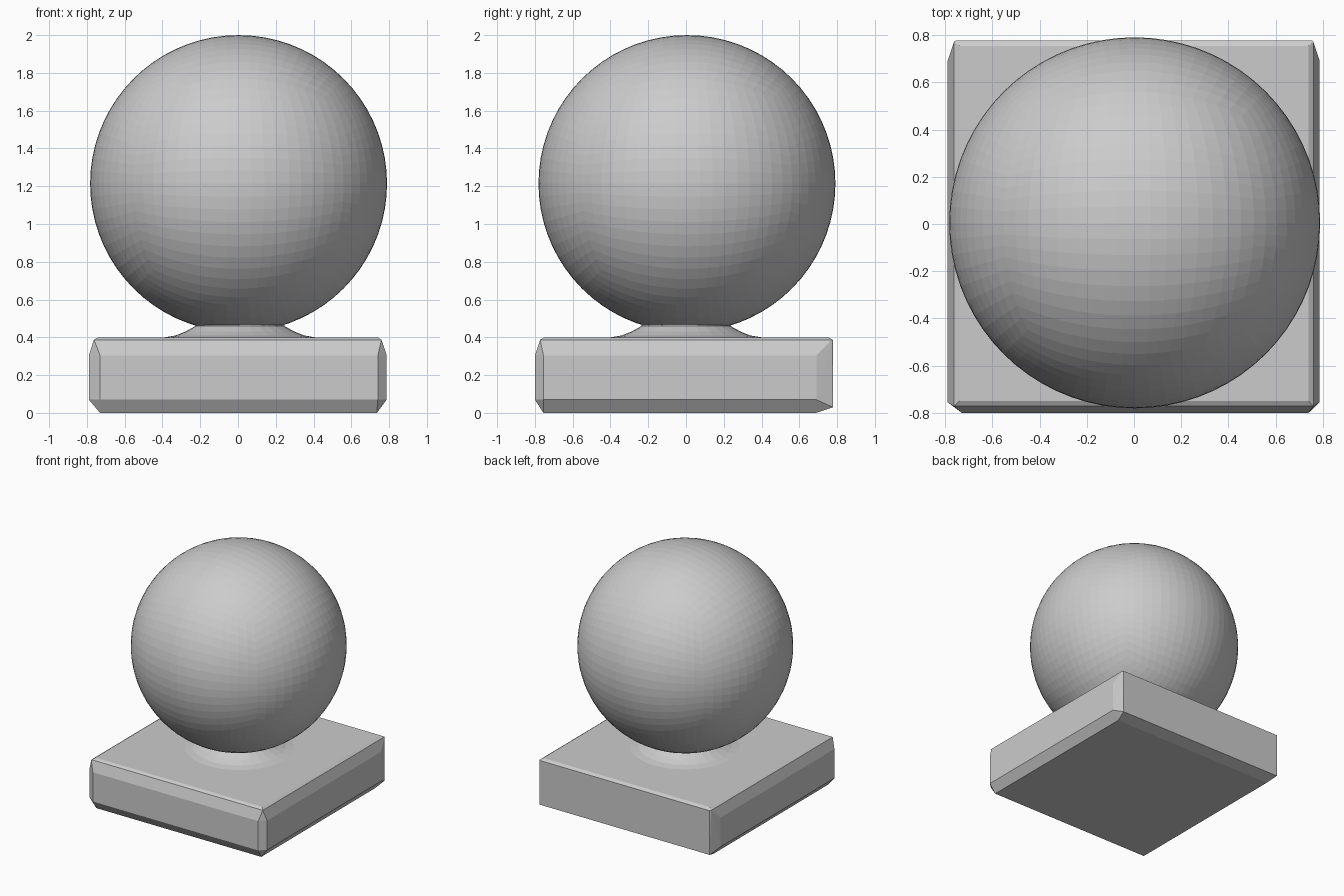
import bpy, bmesh, math
from mathutils import Vector

cube = bpy.data.objects.get("Cube")
if cube:
    bpy.data.objects.remove(cube, do_unlink=True)

grey = bpy.data.materials.new("stone_grey")
grey.use_nodes = True
colour = (0.6, 0.6, 0.6, 1)
grey.diffuse_color = colour
bsdf = next(n for n in grey.node_tree.nodes if n.type == 'BSDF_PRINCIPLED')
bsdf.inputs["Base Color"].default_value = colour


def finish(name, bm):
    """Turn a bmesh into a grey, flat shaded object."""
    bmesh.ops.recalc_face_normals(bm, faces=bm.faces)
    mesh = bpy.data.meshes.new(name)
    bm.to_mesh(mesh)
    bm.free()
    mesh.materials.append(grey)
    obj = bpy.data.objects.new(name, mesh)
    bpy.context.collection.objects.link(obj)
    return obj


# Plinth: hull around the flat panel of each side, which leaves uneven chamfers
panels = [  # x range, y range, z range
    ((-0.73, 0.735), (-0.755, 0.69), (0, 0)),
    ((-0.74, 0.74), (-0.75, 0.755), (0.4, 0.4)),
    ((-0.763, 0.76), (-0.772, 0.772), (0.387, 0.387)),
    ((-0.73, 0.74), (-0.8, -0.8), (0.07, 0.305)),
    ((-0.755, 0.755), (0.778, 0.778), (0.03, 0.385)),
    ((-0.79, -0.79), (-0.755, 0.69), (0.07, 0.305)),
    ((0.787, 0.787), (-0.755, 0.69), (0.07, 0.305)),
]
bm = bmesh.new()
corners = {(x, y, z) for xs, ys, zs in panels for x in xs for y in ys for z in zs}
for corner in sorted(corners):
    bm.verts.new(corner)
hull = bmesh.ops.convex_hull(bm, input=bm.verts)
loose = [v for v in bm.verts if not v.link_faces]
bmesh.ops.delete(bm, geom=loose, context='VERTS')
bmesh.ops.dissolve_limit(bm, angle_limit=math.radians(1), verts=bm.verts, edges=bm.edges)
finish("plinth", bm)

# Ball: evenly divided cube pushed out to a sphere
RADIUS, CENTRE = 0.786, Vector((0.003, 0.005, 1.214))
bm = bmesh.new()
bmesh.ops.create_cube(bm, size=2)
bmesh.ops.subdivide_edges(bm, edges=bm.edges, cuts=17, use_grid_fill=True)
for v in bm.verts:
    even = Vector([math.tan(c * math.pi / 4) for c in v.co])
    v.co = CENTRE + even.normalized() * RADIUS
finish("ball", bm)

# Neck: flared collar joining the ball to the plinth
profile = [(0.235, 0.475), (0.235, 0.46), (0.29, 0.43), (0.34, 0.41), (0.41, 0.398)]
SIDES = 28
bm = bmesh.new()
rings = []
for r, z in profile:
    angles = [2 * math.pi * i / SIDES for i in range(SIDES)]
    rings.append([bm.verts.new((0.01 + r * math.cos(a), r * math.sin(a), z)) for a in angles])
for low, high in zip(rings, rings[1:]):
    for i in range(SIDES):
        j = (i + 1) % SIDES
        bm.faces.new((low[i], low[j], high[j], high[i]))
bm.faces.new(rings[0])
bm.faces.new(rings[-1])
finish("neck", bm)
